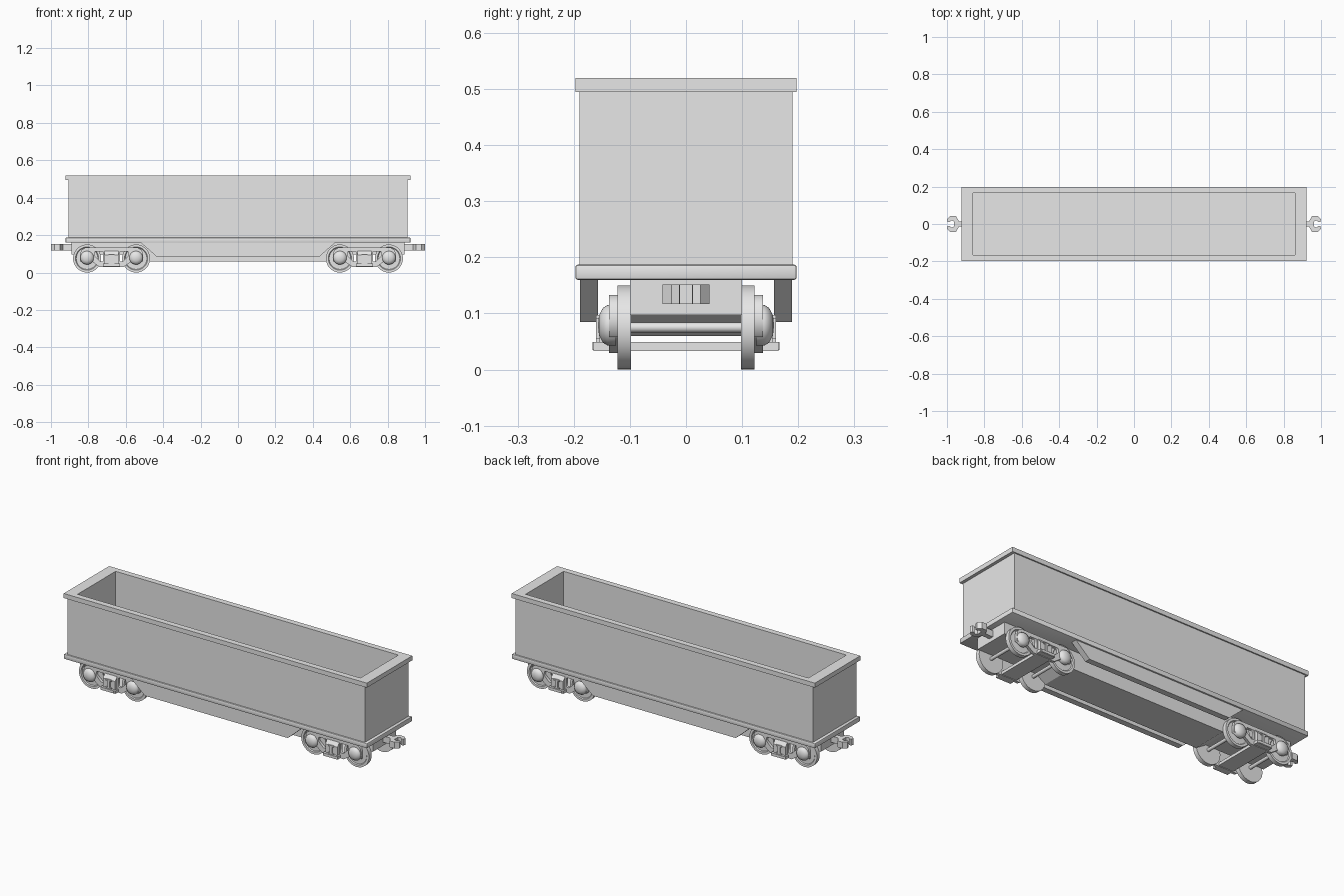
import bpy
import bmesh
from math import pi
from mathutils import Matrix, Vector

cube = bpy.data.objects.get("Cube")
if cube:
    bpy.data.objects.remove(cube, do_unlink=True)

grey = bpy.data.materials.new("plain_grey")
grey.use_nodes = True
grey.diffuse_color = (0.8, 0.8, 0.8, 1)
grey.node_tree.nodes["Principled BSDF"].inputs["Base Color"].default_value = (0.8, 0.8, 0.8, 1)


def finish(name, bm, smooth=False):
    bmesh.ops.recalc_face_normals(bm, faces=bm.faces)
    mesh = bpy.data.meshes.new(name)
    bm.to_mesh(mesh)
    bm.free()
    mesh.materials.append(grey)
    obj = bpy.data.objects.new(name, mesh)
    bpy.context.collection.objects.link(obj)
    if smooth:
        bpy.ops.object.select_all(action="DESELECT")
        obj.select_set(True)
        bpy.context.view_layer.objects.active = obj
        bpy.ops.object.shade_smooth_by_angle(angle=0.6)
    return obj


def box(name, low, high, bevel=0):
    low, high = Vector(low), Vector(high)
    bm = bmesh.new()
    bmesh.ops.create_cube(bm, size=1)
    for v in bm.verts:
        v.co = (low + high) / 2 + v.co * (high - low)
    if bevel:
        bmesh.ops.bevel(bm, geom=bm.edges[:], offset=bevel, segments=2, profile=0.5, affect="EDGES")
    return finish(name, bm, bevel > 0)


def prism(name, points, place, depth):
    """Extrude a flat outline; place maps outline points to space."""
    bm = bmesh.new()
    face = bm.faces.new([bm.verts.new(place(*p)) for p in points])
    out = bmesh.ops.extrude_face_region(bm, geom=[face])
    bmesh.ops.translate(bm, vec=depth, verts=[g for g in out["geom"] if isinstance(g, bmesh.types.BMVert)])
    return finish(name, bm)


def mirrored(half):
    return half + [(-x, z) for x, z in reversed(half)]


def open_tub(name, outer, inner, bottom, floor, top):
    """Box with an open, recessed top."""
    bm = bmesh.new()
    sections = [(outer, bottom), (outer, top), (inner, top), (inner, floor)]
    rings = [[bm.verts.new((sx * s[0], sy * s[1], z)) for sx, sy in ((-1, -1), (1, -1), (1, 1), (-1, 1))]
             for s, z in sections]
    for a, b in zip(rings, rings[1:]):
        for i in range(4):
            j = (i + 1) % 4
            bm.faces.new((a[i], a[j], b[j], b[i]))
    bm.faces.new(rings[0])
    bm.faces.new(rings[-1])
    return finish(name, bm)


def lathe(name, profile, x, z, side=1):
    """Turn a (y, radius) profile around a crosswise axle."""
    bm = bmesh.new()
    verts = [bm.verts.new((0, y, r)) for y, r in profile]
    edges = [bm.edges.new(pair) for pair in zip(verts, verts[1:])]
    bmesh.ops.spin(bm, geom=verts + edges, cent=(0, 0, 0), axis=(0, 1, 0), angle=2 * pi, steps=32)
    bmesh.ops.remove_doubles(bm, verts=bm.verts, dist=0.0001)
    bmesh.ops.transform(bm, matrix=Matrix.Translation((x, 0, z)) @ Matrix.Diagonal((1, side, 1, 1)), verts=bm.verts)
    return finish(name, bm, True)


def side_frame(name, x, y, loops):
    """Pierced plate filled from closed outlines."""
    curve = bpy.data.curves.new(name + "_outline", "CURVE")
    curve.dimensions = "2D"
    curve.fill_mode = "BOTH"
    curve.extrude = 0.0075
    for loop in loops:
        spline = curve.splines.new("POLY")
        spline.points.add(len(loop) - 1)
        for point, (u, z) in zip(spline.points, loop):
            point.co = (u, z, 0, 1)
        spline.use_cyclic_u = True
    helper = bpy.data.objects.new(name + "_helper", curve)
    bpy.context.collection.objects.link(helper)
    bpy.context.view_layer.update()
    mesh = bpy.data.meshes.new_from_object(helper.evaluated_get(bpy.context.evaluated_depsgraph_get()))
    bm = bmesh.new()
    bm.from_mesh(mesh)
    bpy.data.objects.remove(helper, do_unlink=True)
    bmesh.ops.remove_doubles(bm, verts=bm.verts, dist=0.00001)
    bmesh.ops.transform(bm, matrix=Matrix.Translation((x, y, 0)) @ Matrix.Rotation(pi / 2, 4, "X"), verts=bm.verts)
    return finish(name, bm)


# Open body with its top rim and lower ledge
open_tub("wagon_body", (0.905, 0.19), (0.86, 0.165), 0.18, 0.19, 0.515)
rim = open_tub("top_rim", (0.922, 0.197), (0.86, 0.165), 0.495, 0.495, 0.52)
bm = bmesh.new()
bm.from_mesh(rim.data)
caps = [f for f in bm.faces if all(abs(v.co.z - 0.495) < 0.001 for v in f.verts)]
bmesh.ops.delete(bm, geom=caps, context="FACES_ONLY")
lower = [e for e in bm.edges if e.is_boundary]
bmesh.ops.bridge_loops(bm, edges=lower)
bmesh.ops.recalc_face_normals(bm, faces=bm.faces)
bm.to_mesh(rim.data)
bm.free()
box("lower_ledge", (-0.922, -0.197, 0.16), (0.922, 0.197, 0.187), 0.004)

# Deep centre sill and the side skirts
prism("centre_sill", mirrored([(0.89, 0.165), (0.89, 0.097), (0.53, 0.097), (0.47, 0.06)]),
      lambda x, z: (x, -0.1, z), (0, 0.2, 0))
for side, label in ((1, "back"), (-1, "front")):
    prism(label + "_skirt", mirrored([(0.52, 0.165), (0.52, 0.16), (0.435, 0.085)]),
          lambda x, z: (x, side * 0.157, z), (0, side * 0.032, 0))

# Hooked couplers
half_hook = [(0.87, 0.013), (0.935, 0.013), (0.952, 0.042), (0.982, 0.042), (1, 0.026),
             (0.996, 0.012), (0.985, 0.011), (0.977, 0.02), (0.962, 0.014)]
hook = half_hook + [(x, -y) for x, y in reversed(half_hook)]
for end, label in ((1, "left"), (-1, "right")):
    prism(label + "_coupler", hook, lambda x, y: (end * x, end * y, 0.117), (0, 0, 0.035))

# Wheel trucks
frame_outline = mirrored([(0.14, 0.133), (0.163, 0.118), (0.168, 0.095), (0.168, 0.058),
                          (0.1, 0.055), (0.065, 0.03)])
window = [(0.045, 0.112), (0.088, 0.112), (0.092, 0.09), (0.06, 0.06), (0.045, 0.06)]
windows = [window, [(-u, z) for u, z in window]]
wheel = [(0.098, 0), (0.098, 0.075), (0.122, 0.075), (0.122, 0.062), (0.117, 0.058), (0.117, 0.02), (0.122, 0)]
journal = [(0.125, 0), (0.125, 0.036), (0.14, 0.036), (0.148, 0.031), (0.155, 0.018), (0.157, 0)]
for end, truck in ((1, "left"), (-1, "right")):
    cx = end * 0.676
    box(truck + "_spring_plank", (cx - 0.045, -0.165, 0.033), (cx + 0.045, 0.165, 0.049))
    for n, offset in enumerate((-0.131, 0.131), 1):
        lathe(f"{truck}_axle_{n}", [(-0.125, 0), (-0.125, 0.009), (0.125, 0.009), (0.125, 0)], cx + offset, 0.075)
    for side, label in ((1, "back"), (-1, "front")):
        name = f"{truck}_{label}"
        side_frame(name + "_side_frame", cx, side * 0.13, [frame_outline] + windows)
        for n, offset in enumerate((-0.131, 0.131), 1):
            lathe(f"{name}_wheel_{n}", wheel, cx + offset, 0.075, side)
            lathe(f"{name}_journal_{n}", journal, cx + offset, 0.079, side)
        # Spring housing with a sloped top and a raised spring post
        prism(name + "_spring_housing", [(0.125, 0.04), (0.125, 0.116), (0.137, 0.116), (0.154, 0.095), (0.154, 0.04)],
              lambda y, z: (cx - 0.037, side * y, z), (0.074, 0, 0))
        for part, width, low, high in (("post", 0.007, 0.055, 0.09), ("cap", 0.017, 0.09, 0.097),
                                       ("foot", 0.017, 0.048, 0.055)):
            ys = sorted((side * 0.15, side * 0.16))
            box(f"{name}_spring_{part}", (cx - width, ys[0], low), (cx + width, ys[1], high))
        ys = sorted((side * 0.15, side * 0.167))
        box(name + "_plank_lip", (cx - 0.037, ys[0], 0.035), (cx + 0.037, ys[1], 0.049))
